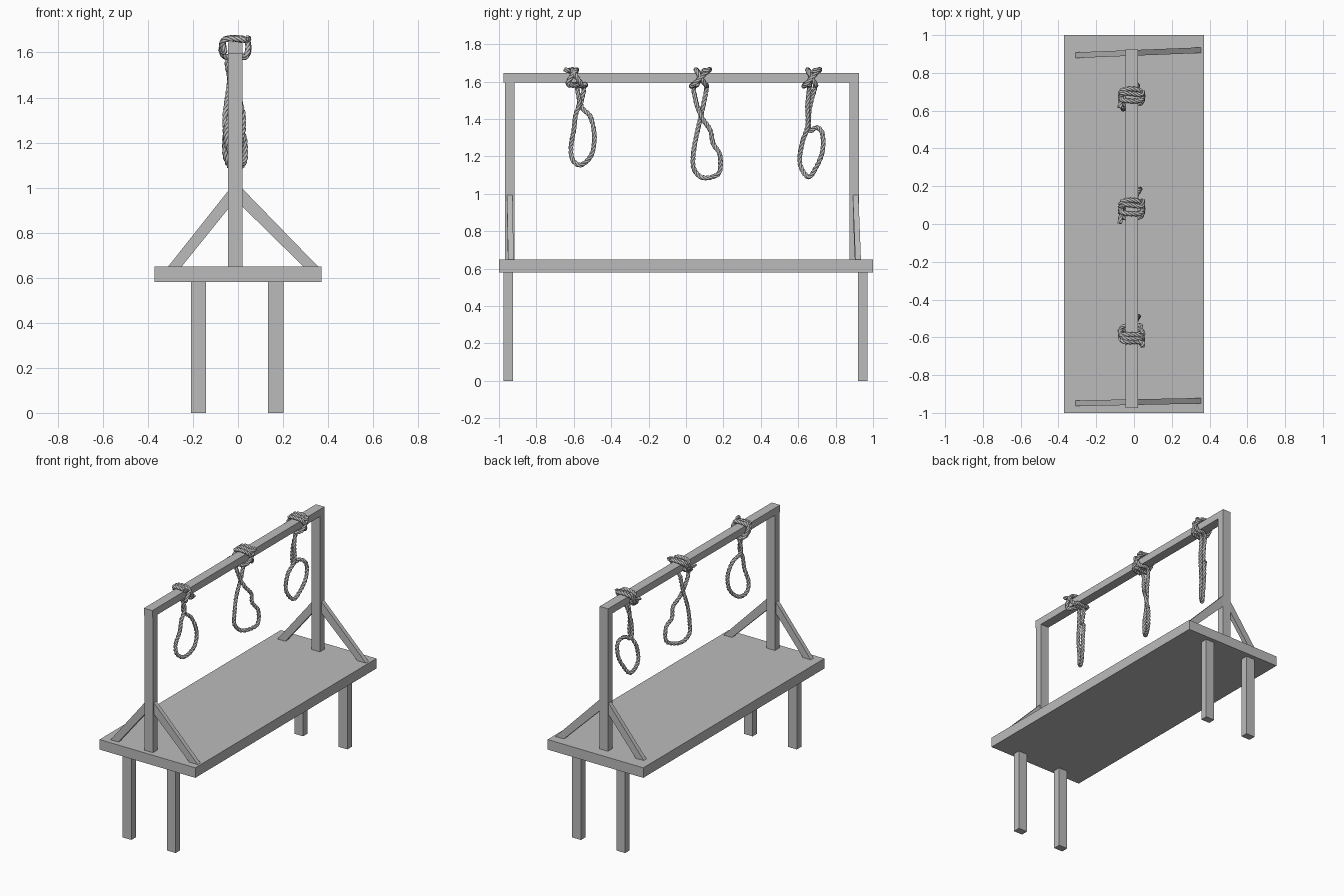
import bpy
import bmesh
from math import cos, sin, pi
from mathutils import Vector

cube = bpy.data.objects.get("Cube")
if cube:
    bpy.data.objects.remove(cube, do_unlink=True)

grey = bpy.data.materials.new("plain_grey")
grey.use_nodes = True
colour = (0.5, 0.5, 0.5, 1)
grey.diffuse_color = colour
for node in grey.node_tree.nodes:
    if node.type == "BSDF_PRINCIPLED":
        node.inputs["Base Color"].default_value = colour


def add_object(name, data):
    data.materials.append(grey)
    obj = bpy.data.objects.new(name, data)
    bpy.context.scene.collection.objects.link(obj)
    return obj


def prism(name, front, back):
    """Solid between two matching outlines."""
    bm = bmesh.new()
    a = [bm.verts.new(p) for p in front]
    b = [bm.verts.new(p) for p in back]
    bm.faces.new(a)
    bm.faces.new(b[::-1])
    for i in range(len(a)):
        j = (i + 1) % len(a)
        bm.faces.new((a[j], a[i], b[i], b[j]))
    bmesh.ops.recalc_face_normals(bm, faces=bm.faces)
    mesh = bpy.data.meshes.new(name)
    bm.to_mesh(mesh)
    bm.free()
    return add_object(name, mesh)


def box(name, x, y, z):
    outline = [(x[0], z[0]), (x[1], z[0]), (x[1], z[1]), (x[0], z[1])]
    return prism(name, [(u, y[0], w) for u, w in outline],
                 [(u, y[1], w) for u, w in outline])


# Platform and its four legs
FLOOR, UNDER = 0.65, 0.58
box("platform", (-0.37, 0.37), (-1, 1), (UNDER, FLOOR))
for end, y in (("front", -0.95), ("back", 0.945)):
    for side, x in (("right", -0.175), ("left", 0.167)):
        box(f"{end}_{side}_leg", (x - 0.034, x + 0.034),
            (y - 0.025, y + 0.025), (0, UNDER))

# Posts and top beam
POST = (-0.045, 0.02)
BEAM = (1.595, 1.645)
box("beam", POST, (-0.975, 0.925), BEAM)
for end, y in (("front", -0.943), ("back", 0.9)):
    box(f"{end}_post", POST, (y - 0.025, y + 0.025), (FLOOR, BEAM[0]))


# Diagonal braces, slightly skewed along their length
def brace(name, outline, y, skew):
    prism(name, [(u, y + skew * u - 0.015, w) for u, w in outline],
          [(u, y + skew * u + 0.015, w) for u, w in outline])


for end, y, skew in (("front", -0.943, 0.02), ("back", 0.906, 0.04)):
    brace(f"{end}_right_brace",
          [(-0.31, FLOOR), (-0.25, FLOOR), (-0.04, 0.91), (-0.04, 0.99)], y, skew)
    brace(f"{end}_left_brace",
          [(0.355, FLOOR), (0.29, FLOOR), (0.015, 0.92), (0.015, 1.0)], y, skew)


# Ropes: strands wound around a smooth path
def smooth_path(points, steps=14):
    p = [points[0]] + points + [points[-1]]
    path = []
    for a, b, c, d in zip(p, p[1:], p[2:], p[3:]):
        for i in range(steps):
            t = i / steps
            path.append(0.5 * (2 * b + (c - a) * t + (2 * a - 5 * b + 4 * c - d) * t * t
                               + (3 * b - a - 3 * c + d) * t ** 3))
    return path + [points[-1]]


def rope(name, points, strands=3, offset=0.0065, radius=0.007, pitch=0.075):
    path = smooth_path(points)
    curve = bpy.data.curves.new(name, "CURVE")
    curve.dimensions = "3D"
    curve.bevel_depth = radius
    curve.bevel_resolution = 1
    curve.use_fill_caps = True
    lines = [[] for _ in range(strands)]
    normal, travelled = Vector((1, 0.2, 0.1)), 0
    for i, point in enumerate(path):
        before, after = path[max(i - 1, 0)], path[min(i + 1, len(path) - 1)]
        tangent = (after - before).normalized()
        normal = (normal - tangent * normal.dot(tangent)).normalized()
        other = tangent.cross(normal)
        travelled += (point - before).length
        for s, line in enumerate(lines):
            angle = 2 * pi * (travelled / pitch + s / strands)
            line.append(point + offset * (normal * cos(angle) + other * sin(angle)))
    for line in lines:
        spline = curve.splines.new("POLY")
        spline.points.add(len(line) - 1)
        for target, co in zip(spline.points, line):
            target.co = (*co, 1)
    return add_object(name, curve)


def wrap(y, lean, corners, spacing):
    """Rope points round the beam, leaning along it and advancing each corner."""
    middle = sum(POST) / 2
    height = sum(BEAM) / 2
    return [Vector((middle + 0.048 * sx, y + lean * sz + spacing * i, height + 0.036 * sz))
            for i, (sx, sz) in enumerate(corners)]


def noose(name, y, lean, tail, loop):
    """Tail, hitch round the beam, hanging loop, second hitch and end tail."""
    turn = [(1, 1), (-1, 1), (-1, -1), (1, -1)]
    hitch = wrap(y, lean, turn * 2, 0.005)
    finish = wrap(y + lean * 0.5, -lean * 0.7, [(1, -1), (1, 1), (-1, 1), (-1, -0.4)], 0.004)
    start = Vector((0.045, y + tail, 1.665))
    end = Vector((-0.075, y - tail * 0.8, 1.61))
    centre = sum(p[0] for p in loop) / len(loop) / 100
    hang = [Vector((-0.02 + 0.6 * (u / 100 - centre), u / 100, w / 100)) for u, w in loop]
    # part the two strands where they cross
    for i, point in enumerate(hang):
        point.x += 0.012 * (1 if i < len(hang) / 2 else -1) * (point.z > 1.33)
    rope(name, [start] + hitch + hang + finish + [end])


noose("front_noose", -0.6, -0.025, -0.05,
      [(-58, 157), (-57, 149), (-59, 142), (-60, 134), (-61.5, 125), (-60.5, 118),
       (-56, 115.5), (-50.5, 121), (-49, 131), (-51, 141), (-56, 147), (-55, 157)])
noose("middle_noose", 0.06, 0.035, 0.07,
      [(4, 157), (6, 147), (9, 140), (13, 134), (14.5, 127), (18, 121), (18, 112),
       (14, 109), (8, 109), (4, 114), (4, 122), (6, 133), (9, 146), (11, 157)])
noose("back_noose", 0.655, 0.03, 0.05,
      [(66, 157), (65, 147), (65, 136), (62, 127), (61, 116), (65.5, 109),
       (70, 115), (73, 123), (73, 132), (70, 135.5), (66, 134), (66, 145), (69, 157)])
